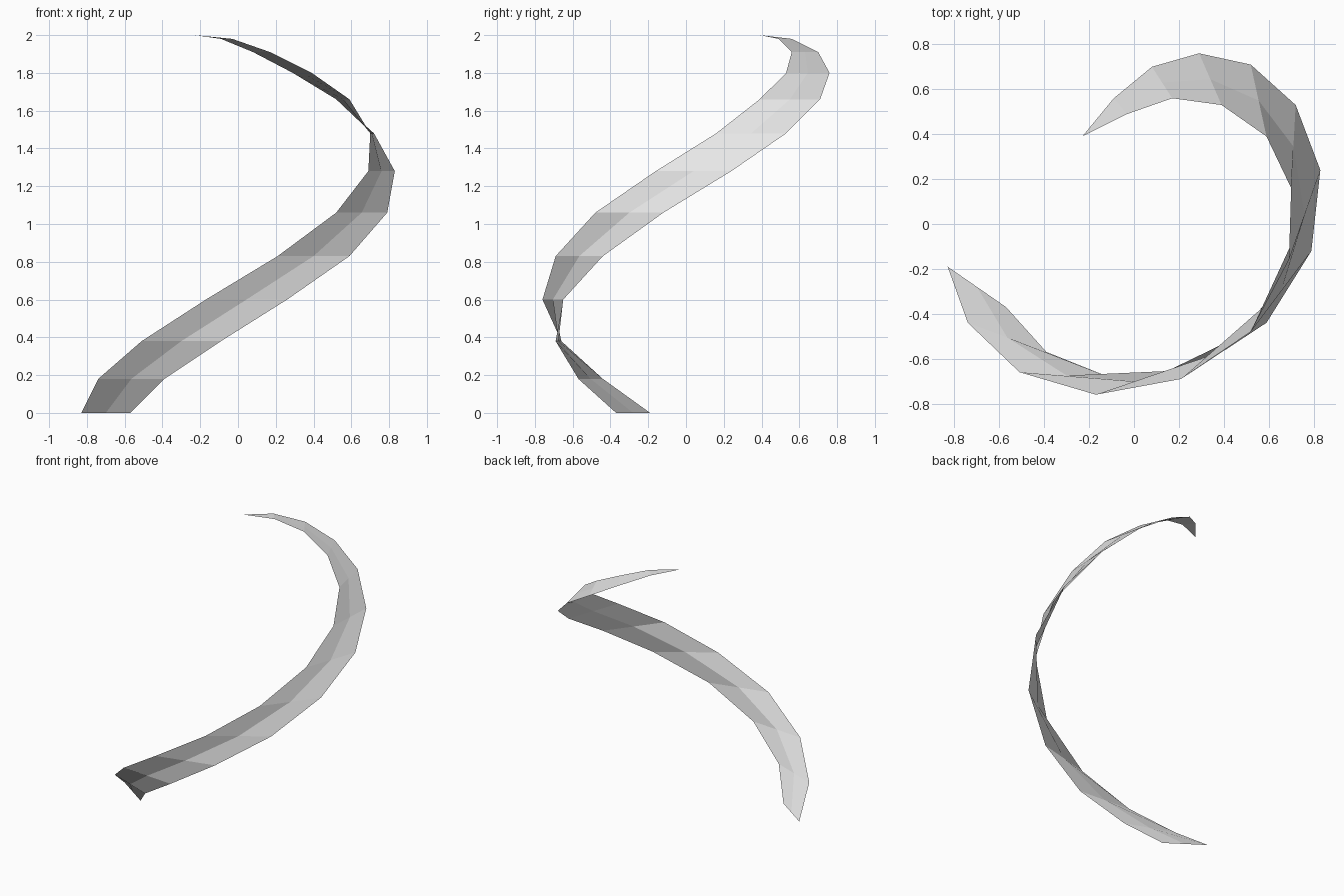
import bpy
import bmesh
from mathutils import Vector

default_cube = bpy.data.objects.get("Cube")
if default_cube:
    bpy.data.objects.remove(default_cube, do_unlink=True)

# One plain grey material
grey = bpy.data.materials.new("light_grey")
grey.use_nodes = True
colour = (0.8, 0.8, 0.8, 1.0)
grey.diffuse_color = colour
grey.node_tree.nodes["Principled BSDF"].inputs["Base Color"].default_value = colour

# Height of each rung of the ribbon, then the two rails as (x, y) per rung
heights = [0, .18, .38, .6, .83, 1.06, 1.28, 1.48, 1.66, 1.8, 1.91, 1.98]
upper_rail = [(-.83, -.19), (-.74, -.44), (-.51, -.66), (-.17, -.76),
              (.21, -.69), (.52, -.48), (.69, -.16), (.7, .16),
              (.59, .39), (.39, .53), (.17, .56), (-.03, .49)]
lower_rail = [(-.57, -.37), (-.39, -.57), (-.09, -.69), (.26, -.65),
              (.59, -.44), (.79, -.12), (.83, .24), (.72, .53),
              (.52, .71), (.29, .76), (.08, .7), (-.09, .56)]
tip_point = (-.23, .39, 2)
columns = 2


def add_rung(bm, start, end, height):
    """Add one level row of vertices from the upper rail to the lower rail."""
    a = Vector((*start, height))
    b = Vector((*end, height))
    return [bm.verts.new(a.lerp(b, i / columns)) for i in range(columns + 1)]


def build_ribbon(name):
    """Bridge the rungs into a twisting strip that closes in a point."""
    bm = bmesh.new()
    rungs = [add_rung(bm, a, b, z)
             for a, b, z in zip(upper_rail, lower_rail, heights)]
    for below, above in zip(rungs, rungs[1:]):
        for i in range(columns):
            bm.faces.new((below[i], below[i + 1], above[i + 1], above[i]))

    # Pointed end
    tip = bm.verts.new(tip_point)
    last = rungs[-1]
    for i in range(columns):
        bm.faces.new((last[i], last[i + 1], tip))

    # Flat facets
    for face in bm.faces:
        face.smooth = False

    mesh = bpy.data.meshes.new(name)
    bm.to_mesh(mesh)
    bm.free()
    mesh.materials.append(grey)
    ribbon = bpy.data.objects.new(name, mesh)
    bpy.context.collection.objects.link(ribbon)
    return ribbon


build_ribbon("spiral_ribbon")
